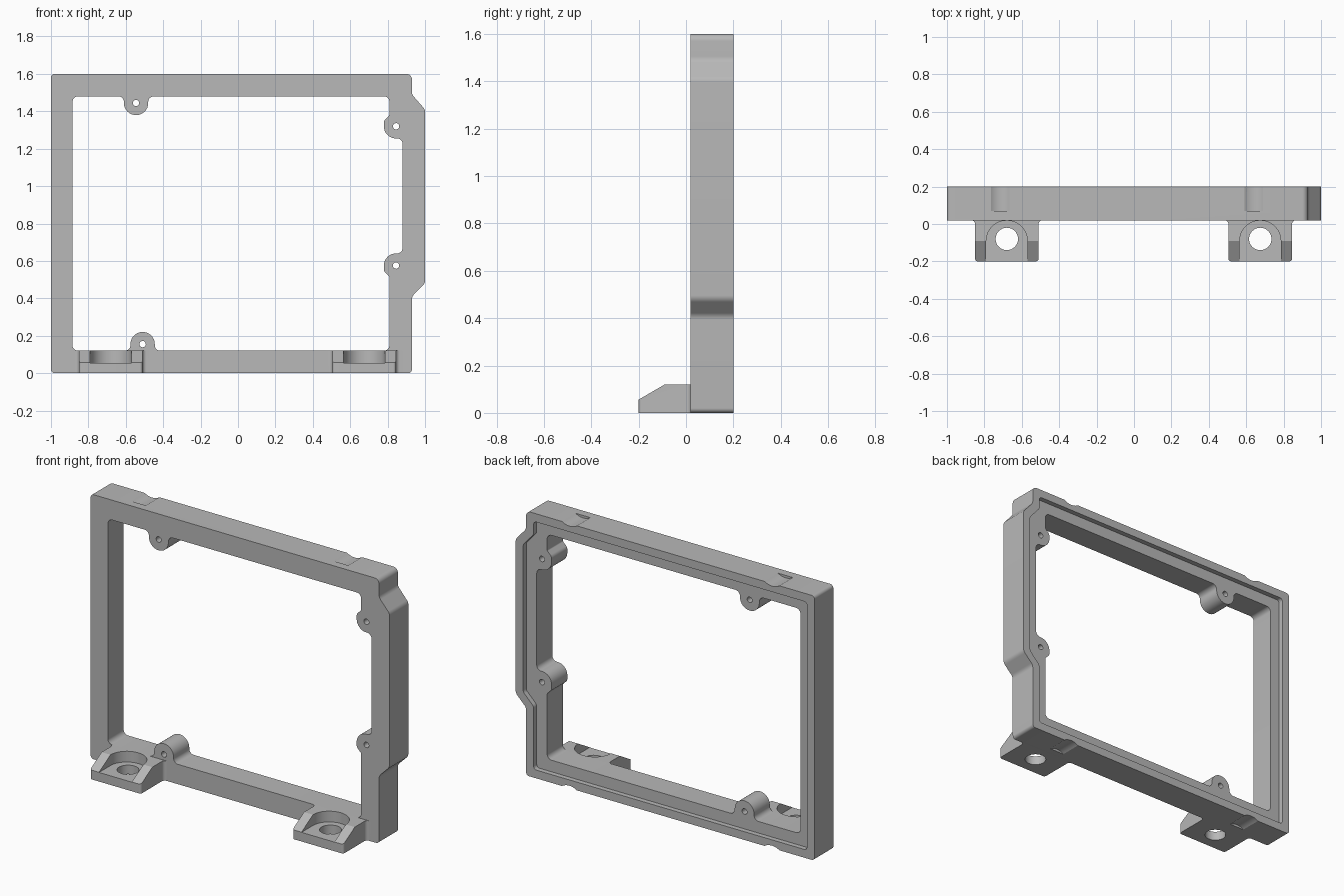
import bpy, bmesh, math
from mathutils import Vector, Matrix

if "Cube" in bpy.data.objects:
    bpy.data.objects.remove(bpy.data.objects["Cube"])

grey = bpy.data.materials.new("plain_grey")
grey.use_nodes = True
colour = (0.48, 0.48, 0.48, 1)
grey.diffuse_color = colour
grey.node_tree.nodes["Principled BSDF"].inputs["Base Color"].default_value = colour


def rounded(corners, steps=8):
    """Outline through (x, y, radius) corners, with each corner rounded."""
    out = []
    for i, (x, y, r) in enumerate(corners):
        p = Vector((x, y))
        a = (Vector(corners[i - 1][:2]) - p).normalized()
        b = (Vector(corners[(i + 1) % len(corners)][:2]) - p).normalized()
        if r == 0:
            out.append(p)
            continue
        half = a.angle(b) / 2
        mid = (a + b).normalized()
        centre = p + mid * (r / math.sin(half))
        start = p + a * (r / math.tan(half)) - centre
        end = p + b * (r / math.tan(half)) - centre
        sweep = start.angle_signed(end)
        for k in range(steps + 1):
            out.append(centre + Matrix.Rotation(-sweep * k / steps, 2) @ start)
    return out


def circle(x, y, r, n=32):
    return [Vector((x + r * math.cos(math.tau * k / n),
                    y + r * math.sin(math.tau * k / n))) for k in range(n)]


def prism(name, loops, low, high, upright=False, slope=None):
    """Extrude outlines (with holes) along z, or along y when upright."""
    bm = bmesh.new()
    edges = []
    for loop in loops:
        vs = [bm.verts.new((p.x, p.y, 0)) for p in loop]
        edges += [bm.edges.new((vs[i - 1], vs[i])) for i in range(len(vs))]
    bmesh.ops.triangle_fill(bm, use_beauty=True, edges=edges)
    ext = bmesh.ops.extrude_face_region(bm, geom=bm.faces[:])
    top = [g for g in ext["geom"] if isinstance(g, bmesh.types.BMVert)]
    bmesh.ops.translate(bm, verts=top, vec=(0, 0, high - low))
    if upright:
        bmesh.ops.transform(bm, verts=bm.verts[:],
                            matrix=Matrix.Translation((0, high, 0)) @ Matrix.Rotation(math.pi / 2, 4, 'X'))
    else:
        bmesh.ops.translate(bm, verts=bm.verts[:], vec=(0, 0, low))
    if slope:
        point, normal = slope
        cut = bmesh.ops.bisect_plane(bm, geom=bm.verts[:] + bm.edges[:] + bm.faces[:],
                                     plane_co=point, plane_no=normal, clear_outer=True)
        rim = [e for e in cut["geom_cut"] if isinstance(e, bmesh.types.BMEdge)]
        bmesh.ops.holes_fill(bm, edges=rim)
    bmesh.ops.recalc_face_normals(bm, faces=bm.faces[:])
    mesh = bpy.data.meshes.new(name)
    bm.to_mesh(mesh)
    bm.free()
    mesh.materials.append(grey)
    ob = bpy.data.objects.new(name, mesh)
    bpy.context.collection.objects.link(ob)
    return ob


def activate(ob):
    bpy.ops.object.select_all(action='DESELECT')
    ob.select_set(True)
    bpy.context.view_layer.objects.active = ob


# Outer outline with the bulge on the left side
outer = rounded([(-1, 0, .02), (.93, 0, .02), (.93, .41, .04), (1, .48, .04),
                 (1, 1.41, .04), (.93, 1.49, .04), (.93, 1.6, .03), (-1, 1.6, .02)])

# Opening outline, with the four screw bosses standing into it
opening = rounded([
    (-.885, .12, .03),
    (-.575, .12, .03), (-.575, .22, .064), (-.445, .22, .064), (-.445, .12, .03),
    (.81, .12, .03),
    (.81, .515, .01), (.78, .545, .03), (.78, .64, .064), (.88, .64, .03),
    (.88, 1.255, .03), (.78, 1.255, .064), (.78, 1.35, .03), (.81, 1.38, .01),
    (.81, 1.48, .03),
    (-.48, 1.48, .03), (-.48, 1.38, .064), (-.61, 1.38, .064), (-.61, 1.48, .03),
    (-.885, 1.48, .03)])
screw_holes = [circle(x, z, .017, 16) for x, z in
               ((-.545, 1.445), (.845, 1.32), (.845, .575), (-.51, .155))]

# Wider opening of the stepped back rim
rebate = rounded([(-.95, .05, .02), (.88, .05, .02), (.88, .43, .03), (.95, .5, .03),
                  (.95, 1.39, .03), (.88, 1.47, .03), (.88, 1.55, .02), (-.95, 1.55, .02)])

parts = [prism("frame_body", [outer, opening] + screw_holes, .02, .17, True),
         prism("frame_back_rim", [outer, rebate], .17, .2, True)]

# Shallow scooped recesses in the top and bottom back edges
scoops = [circle(x, z, .09, 64) for x in (-.715, .64) for z in (1.675, -.075)]
cutter = prism("recess_cutter", scoops, .07, .25, True)
cutter.hide_render = True
for ob in parts:
    activate(ob)
    mod = ob.modifiers.new("recess", 'BOOLEAN')
    mod.operation = 'DIFFERENCE'
    mod.solver = 'EXACT'
    mod.object = cutter
    bpy.ops.object.modifier_apply(modifier=mod.name)
bpy.data.objects.remove(cutter)

# Mounting feet: drilled plate below, sloped cheeks around a U pocket above
for side, cx in (("right", -.68), ("left", .675)):
    def plan(front):
        return rounded([(cx + x, y, r) for x, y, r in
                        [(-.17, -.2, .015)] + front +
                        [(.17, -.2, .015), (.17, .02, .02), (.21, .02, 0),
                         (.21, .025, 0), (-.21, .025, 0), (-.21, .02, 0), (-.17, .02, .02)]])
    pocket = [(-.11, -.2, 0), (-.11, .018, .108), (.11, .018, .108), (.11, -.2, 0)]
    parts.append(prism(side + "_foot_plate", [plan([]), circle(cx, -.08, .06)], 0, .055))
    parts.append(prism(side + "_foot_cheeks", [plan(pocket)], .055, .12,
                       slope=((0, -.2, .056), (0, -.064, .11))))

for ob in parts:
    activate(ob)
    bpy.ops.object.shade_smooth_by_angle(angle=math.radians(30))
